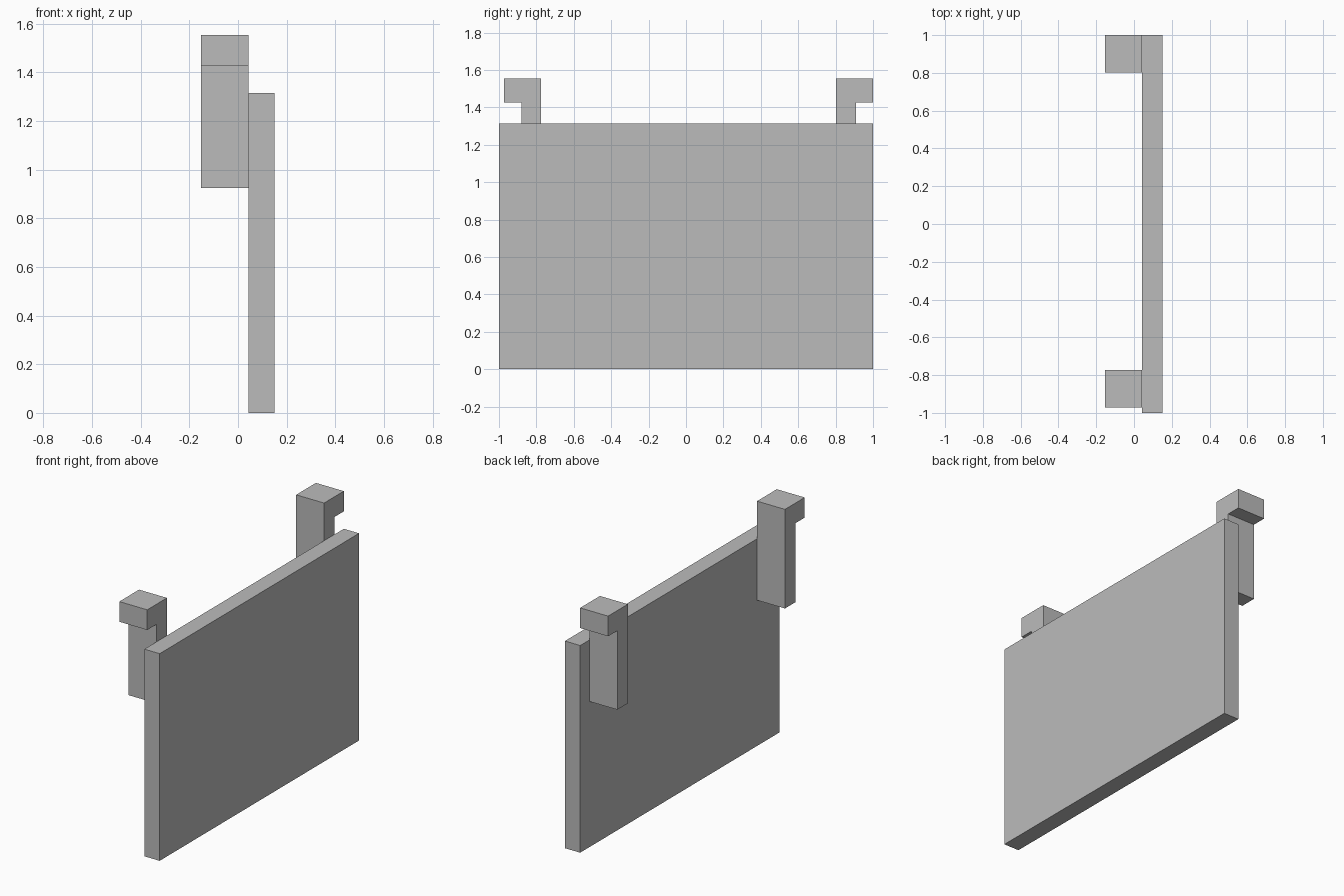
import bpy
import bmesh

cube = bpy.data.objects.get("Cube")
if cube:
    bpy.data.objects.remove(cube, do_unlink=True)

grey = bpy.data.materials.new("plain grey")
grey.use_nodes = True
colour = (0.5, 0.5, 0.5, 1)
grey.diffuse_color = colour
grey.node_tree.nodes["Principled BSDF"].inputs["Base Color"].default_value = colour


def extrude_profile(name, points, x0, x1):
    """Sweep a (y, z) outline along x."""
    bm = bmesh.new()
    face = bm.faces.new([bm.verts.new((x0, y, z)) for y, z in points])
    swept = bmesh.ops.extrude_face_region(bm, geom=[face])
    moved = [v for v in swept["geom"] if isinstance(v, bmesh.types.BMVert)]
    bmesh.ops.translate(bm, verts=moved, vec=(x1 - x0, 0, 0))
    bmesh.ops.recalc_face_normals(bm, faces=bm.faces)
    mesh = bpy.data.meshes.new(name)
    bm.to_mesh(mesh)
    bm.free()
    mesh.materials.append(grey)
    obj = bpy.data.objects.new(name, mesh)
    bpy.context.collection.objects.link(obj)


BACK, JOINT, FRONT = -0.153, 0.043, 0.15

# Upright rectangular panel
extrude_profile("panel", [(-1, 0), (1, 0), (1, 1.315), (-1, 1.315)], JOINT, FRONT)


# Hook brackets: a stem with a head pointing outwards
def hook(name, inner, side):
    stem = inner + side * 0.106
    tip = inner + side * 0.198
    outline = [(inner, 0.925), (stem, 0.925), (stem, 1.426),
               (tip, 1.426), (tip, 1.554), (inner, 1.554)]
    extrude_profile(name, outline, BACK, JOINT)


hook("front_hook", -0.774, -1)
hook("back_hook", 0.802, 1)
